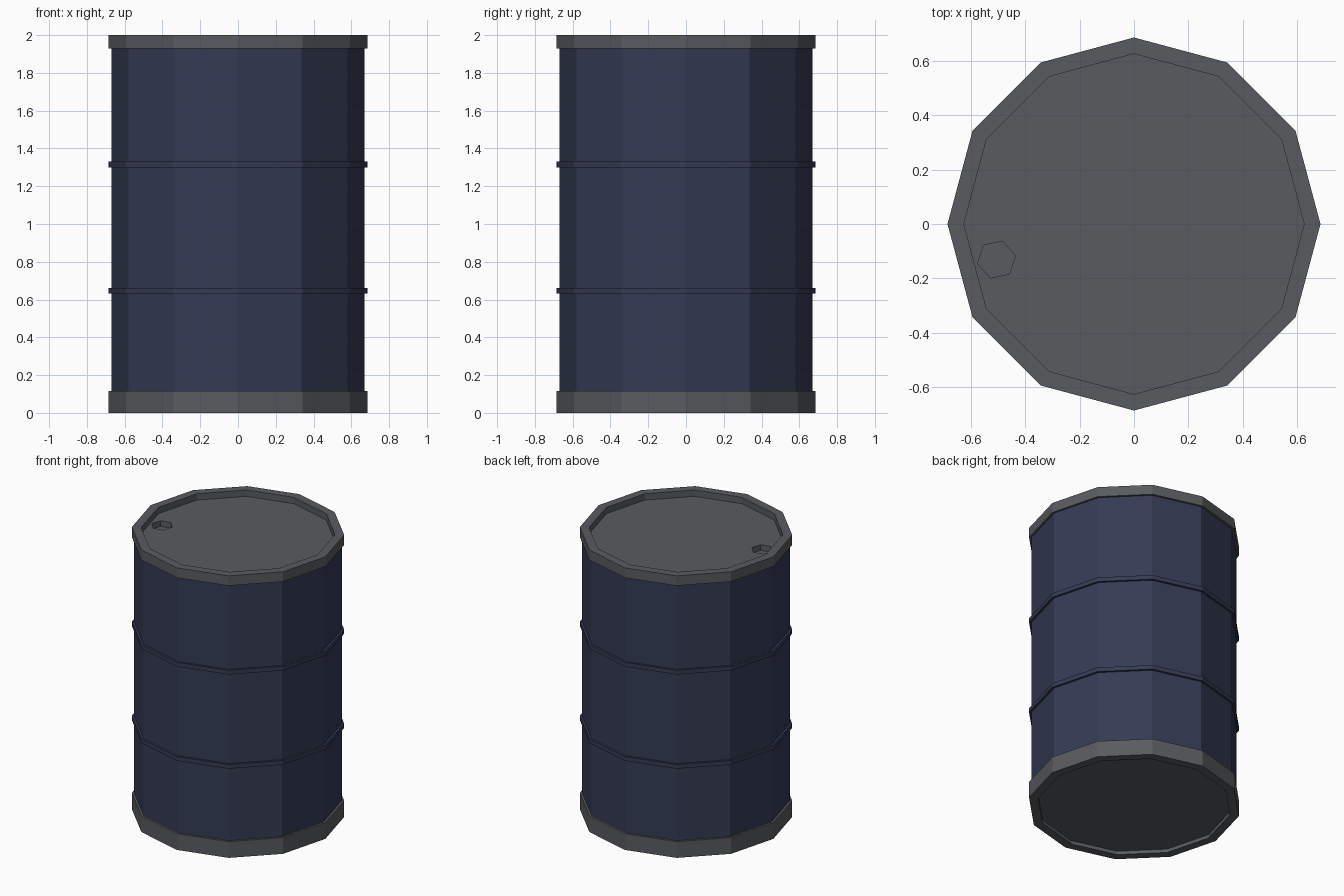
import bpy, bmesh, math

if "Cube" in bpy.data.objects:
    bpy.data.objects.remove(bpy.data.objects["Cube"])

SIDES = 12
R_BODY, R_RIM, R_IN = 0.67, 0.685, 0.625


def material(name, rgb):
    m = bpy.data.materials.new(name)
    m.diffuse_color = (*rgb, 1.0)
    m.use_nodes = True
    m.node_tree.nodes["Principled BSDF"].inputs["Base Color"].default_value = m.diffuse_color
    return m


blue = material("dark_blue_paint", (0.034, 0.043, 0.088))
grey = material("grey_metal", (0.100, 0.105, 0.115))


def add_object(name, bm):
    bmesh.ops.recalc_face_normals(bm, faces=bm.faces)
    me = bpy.data.meshes.new(name)
    bm.to_mesh(me)
    bm.free()
    ob = bpy.data.objects.new(name, me)
    bpy.context.collection.objects.link(ob)
    return ob


# Drum: one outline, from recessed base to recessed lid, turned round z
profile = [(R_IN, 0.025), (R_IN, 0), (R_RIM, 0), (R_RIM, 0.115), (R_BODY, 0.115)]
for z in (0.632, 1.300):  # two raised hoops
    profile += [(R_BODY, z), (R_RIM, z), (R_RIM, z + 0.03), (R_BODY, z + 0.03)]
profile += [(R_BODY, 1.93), (R_RIM, 1.93), (R_RIM, 2), (R_IN, 2), (R_IN, 1.955)]

bm = bmesh.new()
loops = []
for r, z in profile:
    loops.append([bm.verts.new((r * math.cos(a), r * math.sin(a), z))
                  for a in (i * math.tau / SIDES for i in range(SIDES))])
for lo, hi in zip(loops, loops[1:]):
    for i in range(SIDES):
        j = (i + 1) % SIDES
        bm.faces.new((lo[i], lo[j], hi[j], hi[i]))
bm.faces.new(loops[0])
bm.faces.new(loops[-1])
drum = add_object("drum", bm)

# Six-sided bung hole cut into the lid
bm = bmesh.new()
bmesh.ops.create_cone(bm, cap_ends=True, segments=6, radius1=0.071, radius2=0.071, depth=0.08)
cutter = add_object("bung_hole_cutter", bm)
bm = bmesh.new()
bm.from_mesh(cutter.data)
# turn so that one corner points about 12 degrees off the x axis
first = max(bm.verts, key=lambda v: v.co.x + 0.01 * v.co.y)
turn = math.radians(12) - math.atan2(first.co.y, first.co.x)
bm.free()
cutter.rotation_euler.z = turn
cutter.location = (-0.505, -0.131, 1.955)
cutter.hide_render = True

mod = drum.modifiers.new("bung_hole", 'BOOLEAN')
mod.operation = 'DIFFERENCE'
mod.solver = 'EXACT'
mod.object = cutter
bpy.context.view_layer.objects.active = drum
bpy.ops.object.modifier_apply(modifier=mod.name)
bpy.data.objects.remove(cutter)

# Grey ends (rims, lid, base and hole), blue wall between them
drum.data.materials.clear()
drum.data.materials.append(blue)
drum.data.materials.append(grey)
for p in drum.data.polygons:
    z = p.center.z
    p.material_index = 1 if z < 0.12 or z > 1.9 else 0
    p.use_smooth = False
